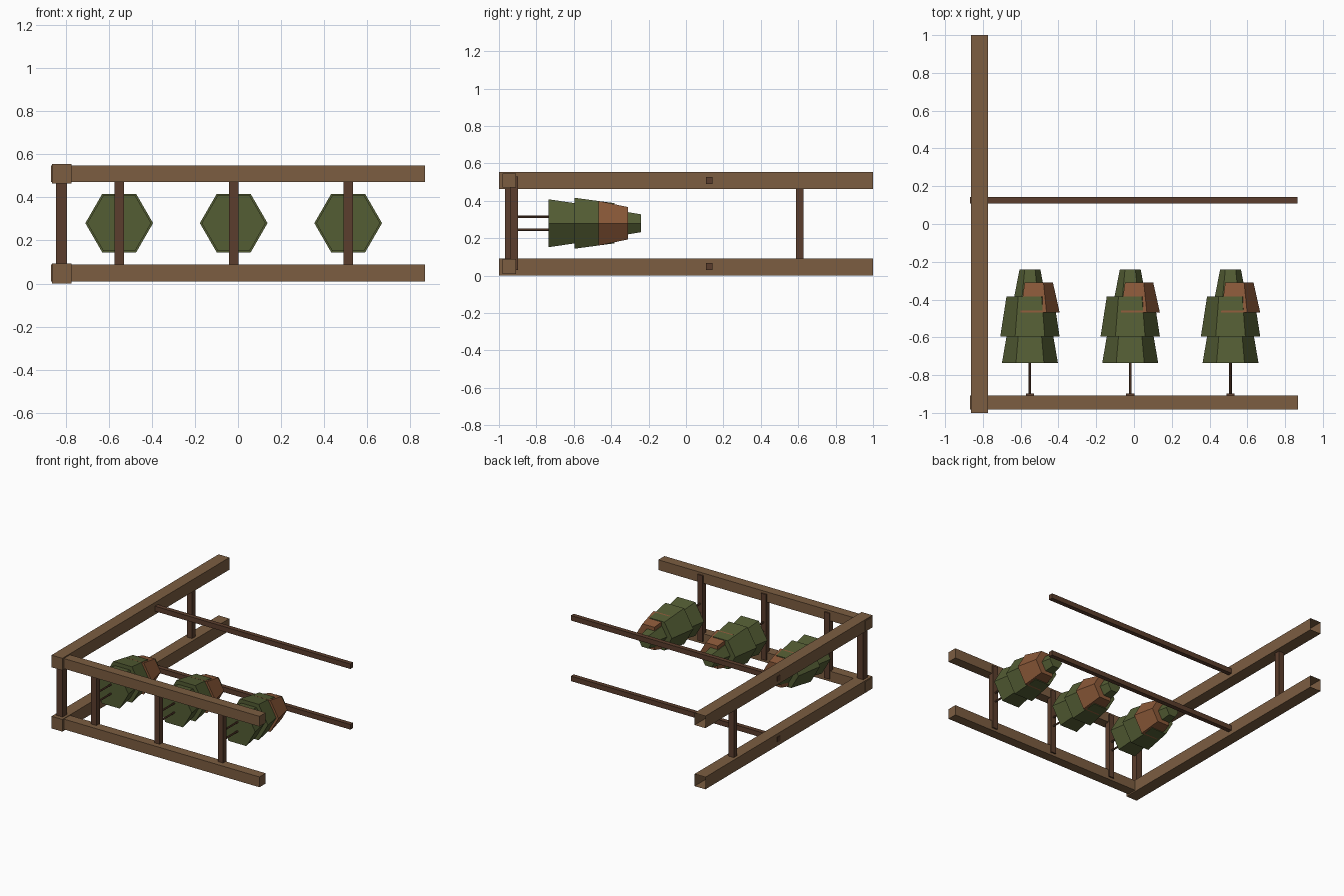
import bpy, bmesh, math

if "Cube" in bpy.data.objects:
    bpy.data.objects.remove(bpy.data.objects["Cube"])


def material(name, rgb):
    m = bpy.data.materials.new(name)
    m.diffuse_color = (*rgb, 1)
    m.use_nodes = True
    m.node_tree.nodes["Principled BSDF"].inputs["Base Color"].default_value = m.diffuse_color
    return m


BEAM = material("beam_wood", (0.200, 0.110, 0.053))
POST = material("dark_wood", (0.105, 0.048, 0.026))
GREEN = material("olive_green", (0.088, 0.110, 0.034))
RUST = material("rust_brown", (0.255, 0.098, 0.040))


def finish(bm, name, mat):
    bmesh.ops.recalc_face_normals(bm, faces=bm.faces)
    me = bpy.data.meshes.new(name)
    bm.to_mesh(me)
    bm.free()
    me.materials.append(mat)
    ob = bpy.data.objects.new(name, me)
    bpy.context.collection.objects.link(ob)
    return ob


def box(name, mat, x, y, z, open_back=False):
    """Box from (min, max) ranges, optionally without its +y end."""
    bm = bmesh.new()
    bmesh.ops.create_cube(bm, size=1)
    for v in bm.verts:
        v.co = [r[0] if c < 0 else r[1] for c, r in zip(v.co, (x, y, z))]
    bmesh.ops.recalc_face_normals(bm, faces=bm.faces)
    if open_back:
        end = [f for f in bm.faces if f.normal.y > 0.9]
        bmesh.ops.delete(bm, geom=end, context='FACES_ONLY')
    return finish(bm, name, mat)


def tier(name, mat, cz, sections, corners=range(6), sides=6):
    """Tapered prism along y; sections are (y, centre x, radius)."""
    bm = bmesh.new()
    rings = []
    for y, cx, r in sections:
        rings.append([bm.verts.new((cx + r * math.cos(k * math.tau / sides), y,
                                    cz + r * math.sin(k * math.tau / sides)))
                      for k in corners])
    a, b = rings
    n = len(a)
    for i in range(n):
        j = (i + 1) % n
        bm.faces.new((a[i], a[j], b[j], b[i]))
    bm.faces.new(a)
    bm.faces.new(b)
    return finish(bm, name, mat)


# Long rails of the L-shaped frame
for level, side_z, front_z, rod_z in (
        ("lower", (0.0, 0.092), (0.01, 0.088), (0.030, 0.068)),
        ("upper", (0.463, 0.555), (0.470, 0.547), (0.489, 0.527))):
    box(level + "_side_beam", BEAM, (-0.863, -0.772), (-1, 1), side_z, open_back=True)
    box(level + "_front_beam", BEAM, (-0.868, 0.868), (-0.982, -0.908), front_z)
    box(level + "_cross_rod", POST, (-0.868, 0.866), (0.108, 0.142), rod_z)

# Uprights of the side frame
box("corner_post", POST, (-0.843, -0.793), (-0.967, -0.917), (0.03, 0.53))
box("back_post", POST, (-0.840, -0.796), (0.587, 0.628), (0.03, 0.53))

# Hanging bundles, each with its own post and two pegs
CZ = 0.28
for i, cx in enumerate((-0.551, -0.02, 0.511), 1):
    tag = f"_{i}"
    box("front_post" + tag, POST, (cx - 0.022, cx + 0.022), (-0.94, -0.898), (0.03, 0.53))
    for side, dz in (("lower", -0.035), ("upper", 0.035)):
        tier(f"{side}_peg{tag}", POST, CZ + dz,
             ((-0.92, cx, 0.007), (-0.70, cx, 0.007)))
    tier("bundle_base" + tag, GREEN, CZ, ((-0.735, cx, 0.148), (-0.59, cx, 0.123)))
    tier("bundle_middle" + tag, GREEN, CZ, ((-0.595, cx, 0.157), (-0.383, cx, 0.124)))
    tier("bundle_tip" + tag, GREEN, CZ, ((-0.385, cx, 0.083), (-0.24, cx, 0.055)))
    # Brown wrap on the right side only: five of the six corners
    tier("bundle_wrap" + tag, RUST, CZ,
         ((-0.468, cx + 0.019, 0.138), (-0.311, cx + 0.022, 0.100)),
         corners=(-2, -1, 0, 1, 2))
